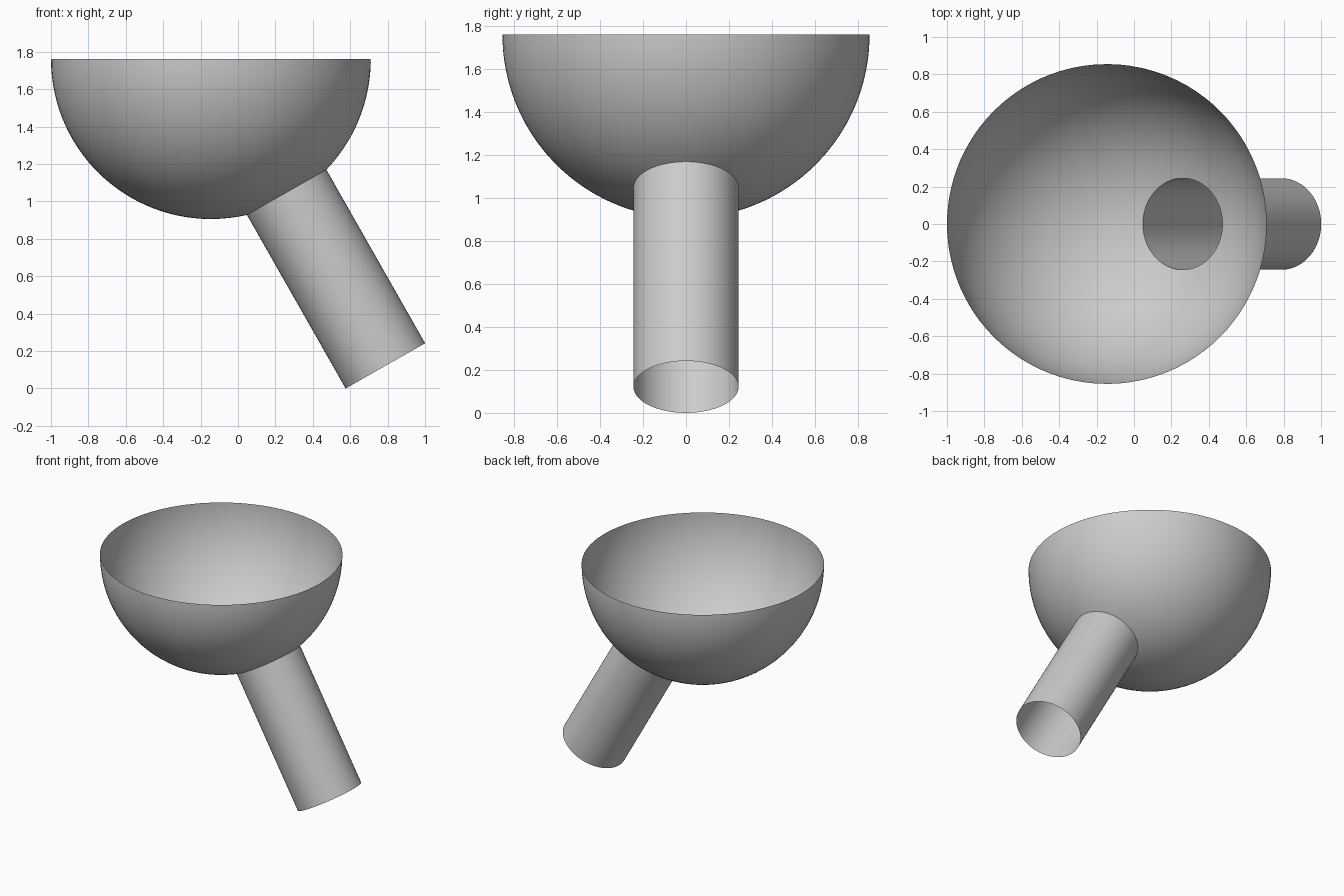
import bpy, bmesh
from math import sin, cos, pi, asin, sqrt
from mathutils import Vector, Matrix

if "Cube" in bpy.data.objects:
    bpy.data.objects.remove(bpy.data.objects["Cube"])

R, r = 0.855, 0.2445                    # bowl and stem radii
centre = Vector((-0.145, 0, 1.761))     # middle of the bowl rim
foot = Vector((0.788, 0, 0.121))        # middle of the stem's open end
axis = foot - centre
# Local +z runs from the bowl centre down the slanted stem
frame = Matrix.Translation(centre) @ axis.to_track_quat('Z', 'Y').to_matrix().to_4x4()


def revolve(name, profile, segments=96, cut_height=None):
    """Spin an open (radius, z) profile around the stem axis."""
    bm = bmesh.new()
    rings = [[bm.verts.new((p * cos(2 * pi * i / segments), p * sin(2 * pi * i / segments), z))
              for i in range(segments)] for p, z in profile]
    for a, b in zip(rings, rings[1:]):
        for i in range(segments):
            j = (i + 1) % segments
            bm.faces.new((a[i], a[j], b[j], b[i]))
    bm.transform(frame)
    if cut_height is not None:
        bmesh.ops.bisect_plane(bm, geom=bm.verts[:] + bm.edges[:] + bm.faces[:],
                               plane_co=(0, 0, cut_height), plane_no=(0, 0, 1), clear_outer=True)
    bmesh.ops.recalc_face_normals(bm, faces=bm.faces)
    mesh = bpy.data.meshes.new(name)
    bm.to_mesh(mesh)
    bm.free()
    mesh.shade_smooth()
    obj = bpy.data.objects.new(name, mesh)
    bpy.context.collection.objects.link(obj)
    return obj


# Thin half-sphere bowl with a round hole where the stem joins, cut level at the rim
start, steps = asin(r / R), 48
angles = [start + (pi * 0.9 - start) * k / steps for k in range(steps + 1)]
revolve("bowl", [(R * sin(a), R * cos(a)) for a in angles], cut_height=centre.z)

# Slanted hollow stem, open at both ends
revolve("stem", [(r, axis.length), (r, sqrt(R * R - r * r))])
